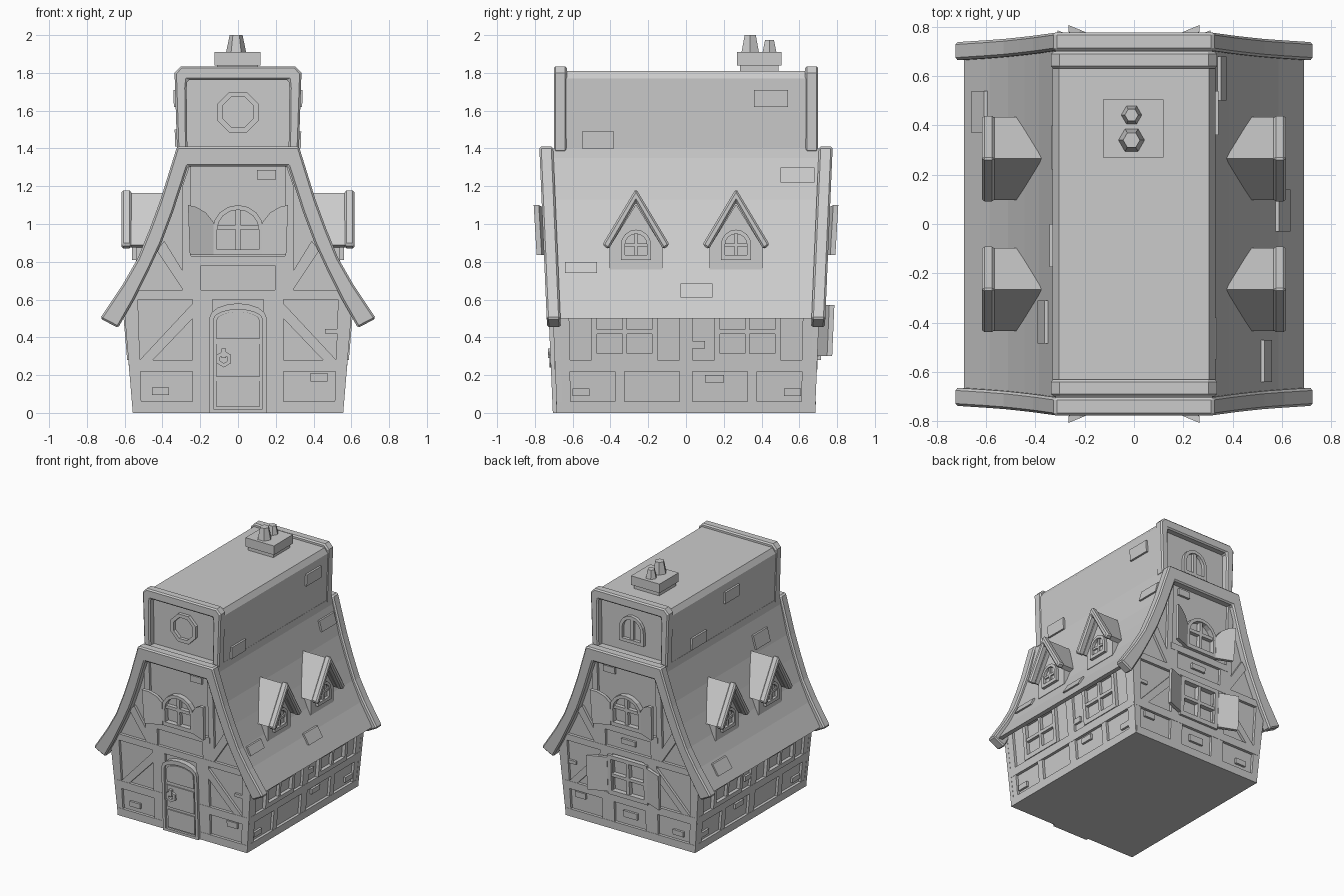
import bpy, bmesh, math

if "Cube" in bpy.data.objects:
    bpy.data.objects.remove(bpy.data.objects["Cube"])

parts = {}


def plate(name, poly, m, d0, d1, m2=None):
    """Prism of a (u, v) outline between depths d0 and d1 of a surface mapping."""
    bm = parts.setdefault(name, bmesh.new())
    a = [bm.verts.new(m(u, v, d0)) for u, v in poly]
    b = [bm.verts.new((m2 or m)(u, v, d1)) for u, v in poly]
    bm.faces.new(a)
    bm.faces.new(b[::-1])
    for i in range(len(a)):
        j = (i + 1) % len(a)
        bm.faces.new((a[i], b[i], b[j], a[j]))


def ring(name, outer, inner, m, d0, d1):
    """Frame between two outlines with the same point count."""
    bm = parts.setdefault(name, bmesh.new())
    L = [[bm.verts.new(m(u, v, d)) for u, v in p]
         for p, d in ((outer, d0), (outer, d1), (inner, d1), (inner, d0))]
    n = len(outer)
    for k in range(4):
        for i in range(n):
            j = (i + 1) % n
            bm.faces.new((L[k][i], L[k][j], L[(k + 1) % 4][j], L[(k + 1) % 4][i]))


def rect(u0, u1, v0, v1):
    return [(u0, v0), (u1, v0), (u1, v1), (u0, v1)]


def arch(w, z0, zs, rise, n=8):
    return [(-w, z0), (w, z0)] + [(w * math.cos(math.pi * i / n), zs + rise * math.sin(math.pi * i / n))
                                  for i in range(n + 1)]


def ngon(n, r, cx=0, cy=0, rot=0):
    return [(cx + r * math.cos(rot + math.tau * i / n), cy + r * math.sin(rot + math.tau * i / n)) for i in range(n)]


def mir(poly, s):
    return [(s * u, v) for u, v in poly]


def sym(half):
    """Closed outline from its right half."""
    return half + [(-u, v) for u, v in half[::-1]]


# Surfaces: leaning end walls, side walls, roof slopes, upper storey
ROOF = [(.69, .5), (.585, .665), (.51, .81), (.445, .97), (.385, 1.13), (.325, 1.35), (.318, 1.40), (.331, 1.78)]


def roof_x(z):
    for (x0, z0), (x1, z1) in zip(ROOF, ROOF[1:]):
        if z <= z1:
            return x0 + (x1 - x0) * (z - z0) / (z1 - z0)
    return ROOF[-1][0]


def wall_x(z):
    return .555 + .085 * z


def end(s):
    return lambda u, z, d: (u, s * (.683 + .043 * z + d), z)


def side(s):
    return lambda u, z, d: (s * (wall_x(z) + d), u, z)


def slope(s):
    return lambda u, z, d: (s * (roof_x(z) + d), u, z)


def upper(s):
    return lambda u, z, d: (u, s * (.66 + d), z)


def flat(u, v, d):
    return (u, v, d)


F, B = end(-1), end(1)

# Main masses
plate("walls", sym([(.535, 0), (.587, .6), (.50, .76), (.43, .92), (.37, 1.06), (.29, 1.34)]), F, -.02, -.02, B)
plate("main_roof", sym([(.60, .60), (.655, .50)] + ROOF[:7]), F, -.03, -.03, B)
plate("upper_storey", sym([(.315, 1.36), (.33, 1.77), (.305, 1.81)]), upper(-1), -.01, -.01, upper(1))

# Curved gable trims and upper frames
outer = [(.73, .50), (.61, .68), (.53, .82), (.465, .98), (.41, 1.13), (.323, 1.41)]
inner = [(.635, .45), (.55, .60), (.47, .76), (.405, .90), (.345, 1.06), (.265, 1.305)]
for s in (-1, 1):
    o, i = sym(outer), sym(inner)
    plate("gable_trim", o + i[::-1], end(s), -.04, .033)
    o = sym([(.322, 1.38), (.336, 1.80), (.302, 1.835)])
    i = sym([(.268, 1.38), (.272, 1.72), (.268, 1.762)])
    plate("upper_trim", o + i[::-1], upper(s), -.03, .04)


def shutter(m, poly, u0):
    for s in (-1, 1):
        plate("shutters", mir(poly, s), lambda u, z, d: m(u, z, d + .4 * (abs(u) - u0)), -.005, .022)


def panes(name, m, uc, w, z0, z1, d=.008):
    """Rectangular four-pane window."""
    ring(name, rect(uc - w, uc + w, z0, z1), rect(uc - w + .03, uc + w - .03, z0 + .035, z1 - .03), m, -.03, d)
    plate(name, rect(uc - .012, uc + .012, z0 + .02, z1 - .02), m, -.03, d - .004)
    zm = (z0 + z1) / 2
    plate(name, rect(uc - w + .02, uc + w - .02, zm - .012, zm + .012), m, -.03, d - .004)


# Timber framing and arched windows on both ends
for m in (F, B):
    for z0, z1, w in ((0, .06, .55), (.22, .28, .56), (.60, .65, .555), (.78, .83, .26)):
        plate("end_timbers", rect(-w, w, z0, z1), m, -.03, .002)
    for s in (-1, 1):
        for p in ([(.557, 0), (.607, .6), (.53, .6), (.51, 0)],
                  rect(.135, .24, 0, .6),
                  [(.52, .28), (.45, .28), (.24, .50), (.24, .58)],
                  [(.29, .65), (.23, .65), (.39, .91), (.43, .86)],
                  [(.25, .65), (.295, .65), (.295, 1.2), (.25, 1.33)],
                  rect(.195, .255, .65, .78)):
            plate("end_timbers", mir(p, s), m, -.03, 0)
    ring("arched_window", arch(.135, .835, .97, .13), arch(.11, .865, .97, .105), m, -.03, .02)
    plate("arched_window", rect(-.012, .012, .85, 1.09), m, -.03, .01)
    plate("arched_window", rect(-.12, .12, .97, .995), m, -.03, .01)
    shutter(m, [(.13, .835), (.255, .835), (.265, 1.1), (.22, 1.09), (.17, 1.06), (.13, 1.01)], .13)
    for r in ((.10, .2, 1.235, 1.285), (-.455, -.365, .095, .135), (.385, .475, .165, .21), (.46, .54, .42, .445)):
        plate("bricks", rect(*r), m, -.03, -.003)

# Back lower window
panes("back_window", B, 0, .17, .28, .59, .02)
shutter(B, rect(.17, .31, .30, .57), .17)
plate("bricks", rect(-.06, .06, .12, .17), B, -.03, -.003)
plate("bricks", rect(-.06, .06, .70, .74), B, -.03, -.003)

# Front door with panels and knocker
ring("door_frame", arch(.152, 0, .50, .08), arch(.13, .02, .495, .052), F, -.03, .022)
plate("door", arch(.132, .01, .495, .055), F, -.03, .004)
for p in (rect(-.115, .115, .03, .17), rect(-.115, .115, .19, .365), arch(.115, .39, .49, .045)):
    plate("door_panels", p, F, -.01, .012)
hexo, hexi = (ngon(6, r, -.075, .285, math.pi / 6) for r in (.044, .022))
ring("door_knocker", hexo, hexi, F, .008, .028)
plate("door_knocker", rect(-.087, -.063, .29, .34), F, .008, .034)

# Side timbers and windows
for s in (-1, 1):
    m = side(s)
    for z0, z1 in ((0, .06), (.22, .28)):
        plate("side_timbers", rect(-.685, .685, z0, z1), m, -.03, .002)
    plate("side_timbers", rect(-.035, .035, 0, .6), m, -.03, 0)
    for t in (-1, 1):
        plate("side_timbers", mir([(.61, 0), (.683, 0), (.708, .6), (.62, .6)], t), m, -.03, 0)
        plate("side_timbers", mir(rect(.325, .375, .05, .23), t), m, -.03, 0)
        panes("side_windows", m, .325 * t, .175, .28, .58)
    for r in ((-.60, -.51, .09, .13), (.10, .20, .16, .20), (.52, .61, .09, .13), (.03, .10, .34, .38)):
        plate("bricks", rect(*r), m, -.03, -.003)

# Dormers
for s in (-1, 1):
    for yc in (-.265, .265):
        def m(u, z, d):
            return (s * (.54 + d), yc + u, z)
        plate("dormer_walls", sym([(.14, .76), (.14, .93), (0.001, 1.14)]), m, -.25, 0)
        plate("dormer_roofs", [(-.168, .89), (0, 1.165), (.168, .89), (.14, .875), (0, 1.10), (-.14, .875)], m, -.25, .03)
        plate("dormer_trim", [(-.178, .89), (0, 1.187), (.178, .89), (.145, .865), (0, 1.115), (-.145, .865)], m, .025, .077)
        ring("dormer_windows", arch(.08, .81, .89, .08), arch(.058, .835, .89, .058), m, -.01, .022)
        plate("dormer_windows", rect(-.008, .008, .82, .96), m, -.01, .012)
        plate("dormer_windows", rect(-.07, .07, .88, .896), m, -.01, .012)

# Loose roof shingles
for s, tiles in ((1, ((-.55, -.38, 1.40, 1.49), (.36, .54, 1.62, 1.71), (.50, .68, 1.22, 1.30),
                      (-.64, -.47, .74, .80), (-.03, .14, .61, .685))),
                 (-1, ((.22, .40, 1.41, 1.50), (-.175, 0, 1.62, 1.71), (-.485, -.31, 1.16, 1.26),
                       (.37, .54, .57, .65)))):
    for t in tiles:
        plate("roof_shingles", rect(*t), slope(s), -.02, .014)

# Upper storey windows: octagon in front, arch at the back
U = upper(-1)
ring("octagon_window", ngon(8, .117, 0, 1.592, math.pi / 8), ngon(8, .088, 0, 1.592, math.pi / 8), U, -.03, .015)
U = upper(1)
ring("upper_back_window", arch(.105, 1.48, 1.58, .11), arch(.08, 1.505, 1.58, .085), U, -.03, .015)
plate("upper_back_window", rect(-.014, .014, 1.49, 1.68), U, -.03, .008)

# Chimney with two tapered pots
plate("chimney", rect(-.112, .105, .285, .49), flat, 1.78, 1.85)
plate("chimney", rect(-.125, .12, .27, .505), flat, 1.84, 1.91)
for yc, r, top in ((.34, .055, 2.0), (.442, .044, 1.975)):
    def pot(u, v, d):
        k = 1 if d < 1.93 else .62
        return (-.01 + u * k, yc + v * k, d)
    plate("chimney_pots", ngon(6, r), pot, 1.90, top)

# Turn the collected parts into objects
for name, bm in parts.items():
    bmesh.ops.recalc_face_normals(bm, faces=bm.faces)
    me = bpy.data.meshes.new(name)
    bm.to_mesh(me)
    bm.free()
    ob = bpy.data.objects.new(name, me)
    bpy.context.collection.objects.link(ob)
    if name.endswith("trim"):
        bev = ob.modifiers.new("chamfer", 'BEVEL')
        bev.width, bev.segments = .01, 1
        bev.limit_method, bev.angle_limit = 'ANGLE', math.radians(50)
